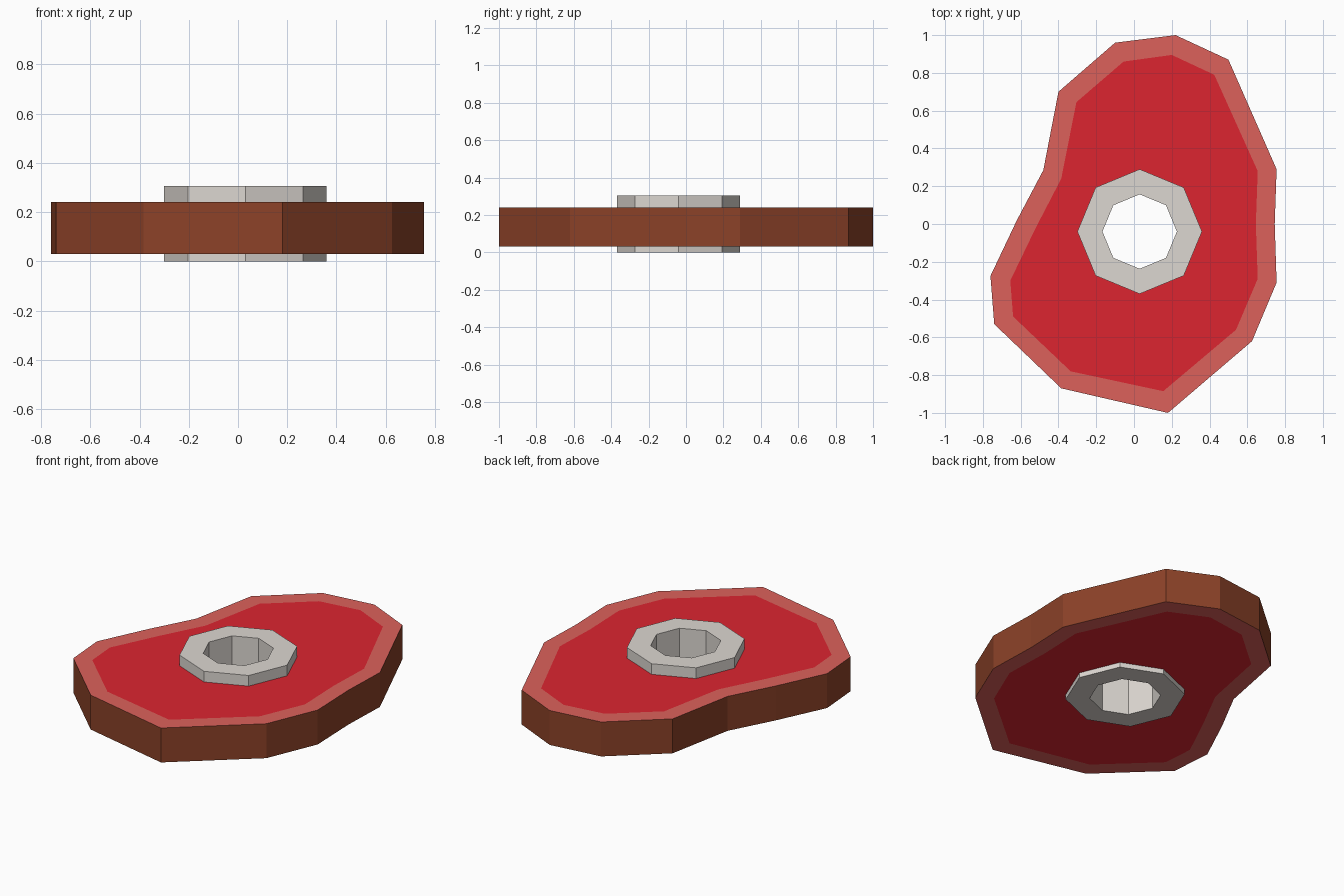
import bpy, bmesh, math
from mathutils import Vector

cube = bpy.data.objects.get("Cube")
if cube:
    bpy.data.objects.remove(cube, do_unlink=True)


def material(name, colour):
    mat = bpy.data.materials.new(name)
    mat.use_nodes = True
    mat.diffuse_color = (*colour, 1)
    mat.node_tree.nodes["Principled BSDF"].inputs["Base Color"].default_value = (*colour, 1)
    return mat


def ring(bm, points, z):
    return [bm.verts.new((x, y, z)) for x, y in points]


def bridge(bm, a, b, index=0):
    for i in range(len(a)):
        j = (i + 1) % len(a)
        bm.faces.new((a[i], a[j], b[j], b[i])).material_index = index


def finish(bm, name, mats):
    bmesh.ops.recalc_face_normals(bm, faces=bm.faces[:])
    mesh = bpy.data.meshes.new(name)
    bm.to_mesh(mesh)
    bm.free()
    for mat in mats:
        mesh.materials.append(mat)
    obj = bpy.data.objects.new(name, mesh)
    bpy.context.collection.objects.link(obj)
    return obj


def octagon(radius):
    angles = [math.tau * i / 8 for i in range(8)]
    return [(0.03 + radius * math.cos(a), -0.04 + radius * math.sin(a)) for a in angles]


crust = material("brown crust", (0.26, 0.054, 0.021))
fat = material("pink fat", (0.72, 0.12, 0.105))
flesh = material("red flesh", (0.72, 0.018, 0.03))
bone_white = material("bone white", (0.72, 0.68, 0.64))

# Outer edge of the slab and the boundary between fat and flesh
outline = [(0.22, 1), (0.50, 0.87), (0.755, 0.29), (0.745, 0), (0.755, -0.31),
           (0.625, -0.62), (0.18, -1), (-0.385, -0.87), (-0.74, -0.53), (-0.76, -0.275),
           (-0.62, 0.02), (-0.48, 0.285), (-0.40, 0.70), (-0.10, 0.96)]
flesh_edge = [(0.20, 0.895), (0.425, 0.79), (0.655, 0.28), (0.645, 0), (0.655, -0.29),
              (0.54, -0.56), (0.155, -0.885), (-0.335, -0.78), (-0.64, -0.49), (-0.655, -0.30),
              (-0.52, -0.02), (-0.385, 0.24), (-0.305, 0.645), (-0.055, 0.86)]

# Meat slab: crust wall, fat borders and flesh with an opening for the bone
bm = bmesh.new()
rims = []
for z in (0.03, 0.24):
    outer = ring(bm, outline, z)
    inner = ring(bm, flesh_edge, z)
    hole = ring(bm, octagon(0.33), z)
    bridge(bm, outer, inner, 1)
    edges = []
    for i in range(len(inner)):
        edges.append(bm.edges.get((inner[i], inner[i - 1])))
    for i in range(len(hole)):
        edges.append(bm.edges.new((hole[i], hole[i - 1])))
    fill = bmesh.ops.triangle_fill(bm, edges=edges, use_beauty=True, normal=Vector((0, 0, 1)))
    for item in fill["geom"]:
        if isinstance(item, bmesh.types.BMFace):
            item.material_index = 2
    rims.append(outer)
bridge(bm, rims[0], rims[1])
finish(bm, "meat_slab", (crust, fat, flesh))

# Hollow bone through the slab
bm = bmesh.new()
profile = [(0.33, 0), (0.33, 0.305), (0.197, 0.305), (0.197, 0)]
loops = [ring(bm, octagon(radius), z) for radius, z in profile]
for i in range(4):
    bridge(bm, loops[i - 1], loops[i])
finish(bm, "bone", (bone_white,))
